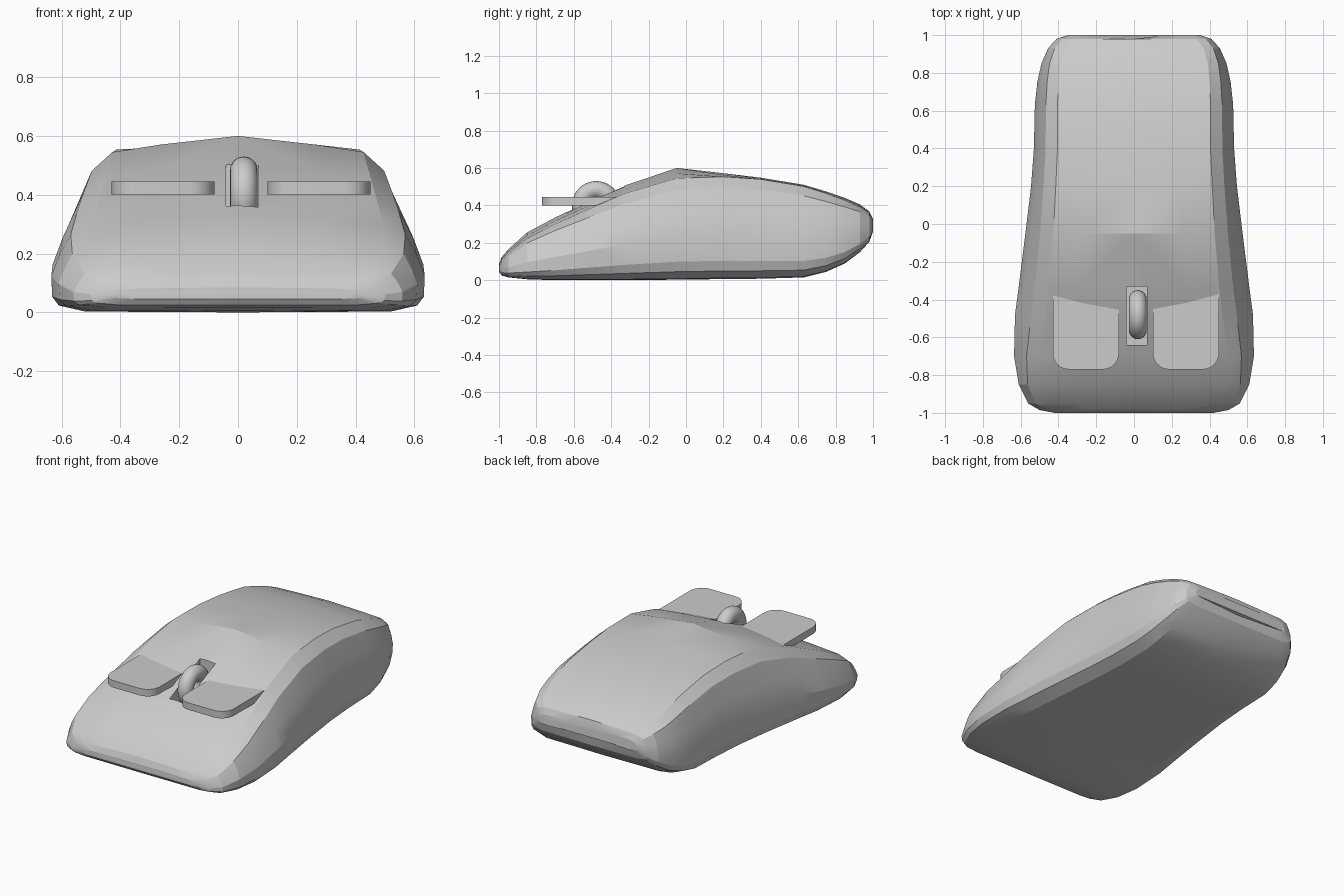
import bpy, bmesh, math

if "Cube" in bpy.data.objects:
    bpy.data.objects.remove(bpy.data.objects["Cube"])

# Body stations: y, half width, top-edge half width, top centre z, top edge z, bottom z
STATIONS = [
    (-1.00, 0.42, 0.38, 0.085, 0.080, 0.045),
    (-0.985, 0.50, 0.45, 0.125, 0.110, 0.025),
    (-0.95, 0.56, 0.51, 0.165, 0.145, 0.015),
    (-0.85, 0.61, 0.55, 0.255, 0.220, 0.005),
    (-0.70, 0.635, 0.55, 0.335, 0.295, 0.0),
    (-0.48, 0.63, 0.52, 0.440, 0.390, 0.0),
    (-0.33, 0.61, 0.50, 0.505, 0.455, 0.0),
    (-0.05, 0.575, 0.475, 0.600, 0.535, 0.003),
    (0.20, 0.545, 0.46, 0.572, 0.550, 0.006),
    (0.40, 0.530, 0.45, 0.548, 0.538, 0.008),
    (0.63, 0.525, 0.45, 0.510, 0.500, 0.015),
    (0.75, 0.512, 0.445, 0.474, 0.462, 0.045),
    (0.85, 0.49, 0.435, 0.440, 0.425, 0.090),
    (0.93, 0.455, 0.41, 0.405, 0.390, 0.150),
    (0.98, 0.41, 0.37, 0.368, 0.358, 0.205),
    (1.00, 0.35, 0.32, 0.330, 0.325, 0.260),
]


def new_object(name, bm):
    bmesh.ops.recalc_face_normals(bm, faces=bm.faces)
    mesh = bpy.data.meshes.new(name)
    bm.to_mesh(mesh)
    bm.free()
    obj = bpy.data.objects.new(name, mesh)
    bpy.context.collection.objects.link(obj)
    return obj


def activate(obj):
    bpy.ops.object.select_all(action='DESELECT')
    obj.select_set(True)
    bpy.context.view_layer.objects.active = obj


def section(y, w, wt, zt, ze, zb):
    """Closed body cross-section, right half then its mirror."""
    h = ze - zb
    half = [(0, zt), (wt * 0.55, zt - (zt - ze) * 0.45), (wt * 0.9, ze + (zt - ze) * 0.15),
            (wt + (w - wt) * 0.22, ze - h * 0.10), (wt + (w - wt) * 0.68, zb + h * 0.66),
            (w, zb + h * 0.42), (w * 0.995, zb + h * 0.18),
            (w * 0.96, zb + h * 0.08), (w * 0.82, zb + h * 0.01), (0, zb)]
    # the nose and tail ends are slightly hollowed on the centre line
    dent = 0.02 if abs(y) > 0.99 else 0.0
    ring = half + [(-x, z) for x, z in half[-2:0:-1]]
    return [(x, y - math.copysign(dent, y) * (x == 0 and y > 0), z) for x, z in ring]


# Body shell lofted through the stations
bm = bmesh.new()
rings = [[bm.verts.new(p) for p in section(*s)] for s in STATIONS]
n = len(rings[0])
for a, b in zip(rings, rings[1:]):
    for i in range(n):
        j = (i + 1) % n
        bm.faces.new((a[i], a[j], b[j], b[i]))
for end in (rings[0], rings[-1]):
    bm.faces.new(end)
body = new_object("mouse_body", bm)

# Wheel slot cut into the body
bpy.ops.mesh.primitive_cube_add(size=1, location=(0.015, -0.485, 0.45))
cutter = bpy.context.object
cutter.name = "slot_cutter"
cutter.scale = (0.11, 0.31, 0.30)
cutter.hide_render = True
activate(body)
cut = body.modifiers.new("wheel_slot", 'BOOLEAN')
cut.operation = 'DIFFERENCE'
cut.solver = 'EXACT'
cut.object = cutter
bpy.ops.object.modifier_apply(modifier=cut.name)
bpy.data.objects.remove(cutter)
bpy.ops.object.shade_smooth_by_angle(angle=math.radians(18))

# Scroll wheel
bpy.ops.mesh.primitive_torus_add(
    location=(0.02, -0.48, 0.40), rotation=(0, math.pi / 2, 0),
    major_segments=40, minor_segments=20, major_radius=0.083, minor_radius=0.047)
bpy.context.object.name = "scroll_wheel"
bpy.ops.object.shade_smooth_by_angle(angle=math.radians(40))


# Button plates with rounded front corners
def button(name, x0, x1, y0=-0.77, y1=-0.32, z0=0.40, z1=0.445, r=0.085):
    outline = [(x1, y1), (x0, y1)]
    for cx, start in ((x0 + r, math.pi), (x1 - r, 1.5 * math.pi)):
        for k in range(7):
            t = start + k * math.pi / 12
            outline.append((cx + r * math.cos(t), y0 + r + r * math.sin(t)))
    b = bmesh.new()
    face = b.faces.new([b.verts.new((x, y, z0)) for x, y in outline])
    ext = bmesh.ops.extrude_face_region(b, geom=[face])
    top = [v for v in ext["geom"] if isinstance(v, bmesh.types.BMVert)]
    bmesh.ops.translate(b, verts=top, vec=(0, 0, z1 - z0))
    activate(new_object(name, b))
    bpy.ops.object.shade_smooth_by_angle(angle=math.radians(30))


button("left_button", -0.43, -0.08)
button("right_button", 0.10, 0.45)
